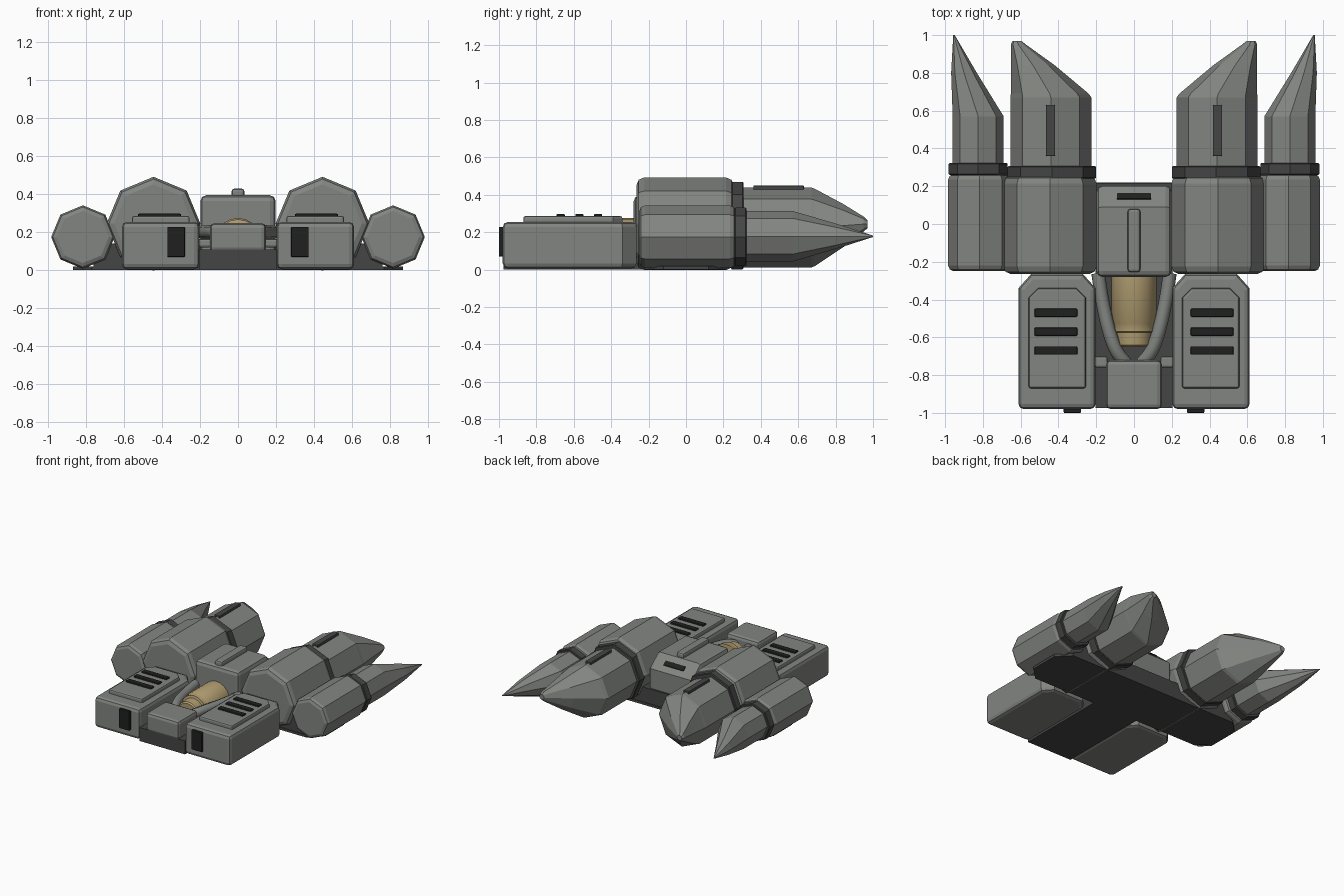
import bpy, bmesh, math
from mathutils import Vector

if "Cube" in bpy.data.objects:
    bpy.data.objects.remove(bpy.data.objects["Cube"])


def material(name, r, g, b):
    m = bpy.data.materials.new(name)
    m.diffuse_color = (r, g, b, 1)
    m.use_nodes = True
    m.node_tree.nodes["Principled BSDF"].inputs["Base Color"].default_value = m.diffuse_color
    return m


GREY = material("hull grey", 0.225, 0.235, 0.22)
DARK = material("dark grey", 0.06, 0.06, 0.06)
BLACK = material("black", 0.014, 0.014, 0.014)
TAN = material("tan", 0.43, 0.33, 0.16)


def finish(name, bm, mat, bevel=0, segments=2, smooth=False):
    bmesh.ops.recalc_face_normals(bm, faces=bm.faces)
    mesh = bpy.data.meshes.new(name)
    bm.to_mesh(mesh)
    bm.free()
    mesh.materials.append(mat)
    ob = bpy.data.objects.new(name, mesh)
    bpy.context.collection.objects.link(ob)
    if bevel:
        mod = ob.modifiers.new("bevel", 'BEVEL')
        mod.width, mod.segments = bevel, segments
        mod.limit_method, mod.angle_limit = 'ANGLE', math.radians(50)
    if smooth:
        bpy.context.view_layer.objects.active = ob
        ob.select_set(True)
        bpy.ops.object.shade_smooth_by_angle(angle=math.radians(35))
        ob.select_set(False)
    return ob


def prism(name, points, lo, hi, mat, bevel=0, axis='z', segments=2):
    """Extrude an outline: (x, y) along z, or (y, z) along x."""
    bm = bmesh.new()
    place = (lambda a, b, t: (a, b, t)) if axis == 'z' else (lambda a, b, t: (t, a, b))
    rings = [[bm.verts.new(place(a, b, t)) for a, b in points] for t in (lo, hi)]
    n = len(points)
    for i in range(n):
        j = (i + 1) % n
        bm.faces.new((rings[0][i], rings[0][j], rings[1][j], rings[1][i]))
    for ring in rings:
        bm.faces.new(ring)
    return finish(name, bm, mat, bevel, segments)


def box(name, x0, x1, y0, y1, z0, z1, mat, bevel=0):
    return prism(name, [(x0, y0), (x1, y0), (x1, y1), (x0, y1)], z0, z1, mat, bevel)


def loft(name, sections, mat, sides=8, smooth=False):
    """Skin rings given as (y, centre x, centre z, radius), first corner up."""
    bm = bmesh.new()
    rings = []
    for y, cx, cz, r in sections:
        rings.append([bm.verts.new((cx + r * math.sin(math.tau * i / sides), y,
                                    cz + r * math.cos(math.tau * i / sides)))
                      for i in range(sides)])
    for a, b in zip(rings, rings[1:]):
        for i in range(sides):
            j = (i + 1) % sides
            bm.faces.new((a[i], a[j], b[j], b[i]))
    bm.faces.new(rings[0])
    bm.faces.new(rings[-1])
    return finish(name, bm, mat, smooth=smooth)


def tank(name, x, z, r, y0, y1, b):
    rows = [(y0, r - b), (y0 + b * .3, r - b * .3), (y0 + b, r),
            (y1 - b, r), (y1 - b * .3, r - b * .3), (y1, r - b)]
    return loft(name, [(y, x, z, q) for y, q in rows], GREY)


def pipe(name, points, r):
    curve = bpy.data.curves.new(name, 'CURVE')
    curve.dimensions = '3D'
    curve.bevel_depth, curve.bevel_resolution, curve.use_fill_caps = r, 2, True
    curve.resolution_u = 4
    sp = curve.splines.new('BEZIER')
    sp.bezier_points.add(len(points) - 1)
    for bp, p in zip(sp.bezier_points, points):
        bp.co = Vector(p)
        bp.handle_left_type = bp.handle_right_type = 'AUTO'
    ob = bpy.data.objects.new(name, curve)
    bpy.context.collection.objects.link(ob)
    curve.materials.append(GREY)


# base slab and front deck
prism("base_slab", [(-.87, -.12), (-.77, -.22), (.77, -.22), (.87, -.12),
                    (.87, .12), (.77, .22), (-.77, .22), (-.87, .12)], 0, .02, DARK)
box("base_core", -.76, .76, -.215, .215, .01, .14, DARK)
box("front_deck", -.205, .205, -.975, -.2, 0, .11, DARK)

# centre housing with sloping back
prism("centre_housing", [(-.28, .03), (-.28, .395), (.09, .395), (.20, .30), (.20, .03)],
      -.198, .198, GREY, .03, 'x')
box("housing_rib", -.034, .034, -.255, .08, .38, .43, GREY, .015)
slot = box("housing_slot", -.09, .09, -.02, .02, -.006, .008, BLACK, .004)
slot.location = (0, .145, .3475)
slot.rotation_euler.x = -math.atan2(.095, .11)

# tan cylinder between the front pods
loft("engine_cylinder", [(y, 0, .155, r) for y, r in (
    (-.65, .08), (-.64, .09), (-.575, .095), (-.57, .113), (-.525, .113),
    (-.515, .12), (-.27, .12))], TAN, 20, True)
box("front_block", -.148, .148, -.98, -.72, .095, .248, GREY, .025)

for side, s in (("right", 1), ("left", -1)):
    def mbox(name, x0, x1, *rest):
        a, b = sorted((s * x0, s * x1))
        return box(side + "_" + name, a, b, *rest)

    # hoses beside the cylinder
    pipe(side + "_hose", [(s * .19, -.26, .2), (s * .165, -.42, .2), (s * .115, -.62, .2),
                          (s * .085, -.685, .19), (s * .045, -.735, .17)], .036)
    mbox("hose_bracket", .14, .21, -.76, -.70, .12, .165, GREY, .012)

    # front pod with vent panel
    prism(side + "_front_pod", [(s * x, y) for x, y in (
        (.203, -.98), (.612, -.98), (.612, -.34), (.545, -.265), (.27, -.265), (.203, -.34))],
        .005, .255, GREY, .028)
    prism(side + "_vent_panel", [(s * x, y) for x, y in (
        (.255, -.87), (.558, -.87), (.558, -.39), (.508, -.34), (.305, -.34), (.255, -.39))],
        .24, .286, GREY, .012)
    for i in range(3):
        y = -.47 - .1 * i
        mbox("vent_slot_%d" % (i + 1), .30, .527, y - .022, y + .022, .28, .298, BLACK, .006)
    mbox("pod_front_window", .28, .372, -1.0, -.97, .07, .228, BLACK, .004)

    # large tank, collar and swept nose
    tank(side + "_large_tank", s * .445, .245, .247, -.265, .255, .04)
    loft(side + "_large_collar", [(y, s * .435, .235, r) for y, r in (
        (.24, .228), (.245, .234), (.302, .234), (.307, .228))], DARK)
    loft(side + "_large_nose", [(y, s * x, z, r) for y, x, z, r in (
        (.29, .44, .225, .214), (.67, .44, .225, .214), (.69, .446, .225, .206),
        (.84, .535, .235, .116), (.95, .612, .243, .04), (.97, .62, .243, .022))], GREY)
    mbox("nose_stripe", .418, .466, .36, .63, .40, .449, DARK, .004)

    # small tank, collar and pointed nose
    tank(side + "_small_tank", s * .817, .175, .167, -.25, .265, .03)
    loft(side + "_small_collar", [(y, s * .825, .175, r) for y, r in (
        (.26, .15), (.265, .156), (.318, .156), (.323, .15))], DARK)
    loft(side + "_small_nose", [(y, s * x, .178, r) for y, x, r in (
        (.31, .825, .135), (.57, .825, .135), (.8, .90, .068), (1.0, .953, .004))], GREY)
